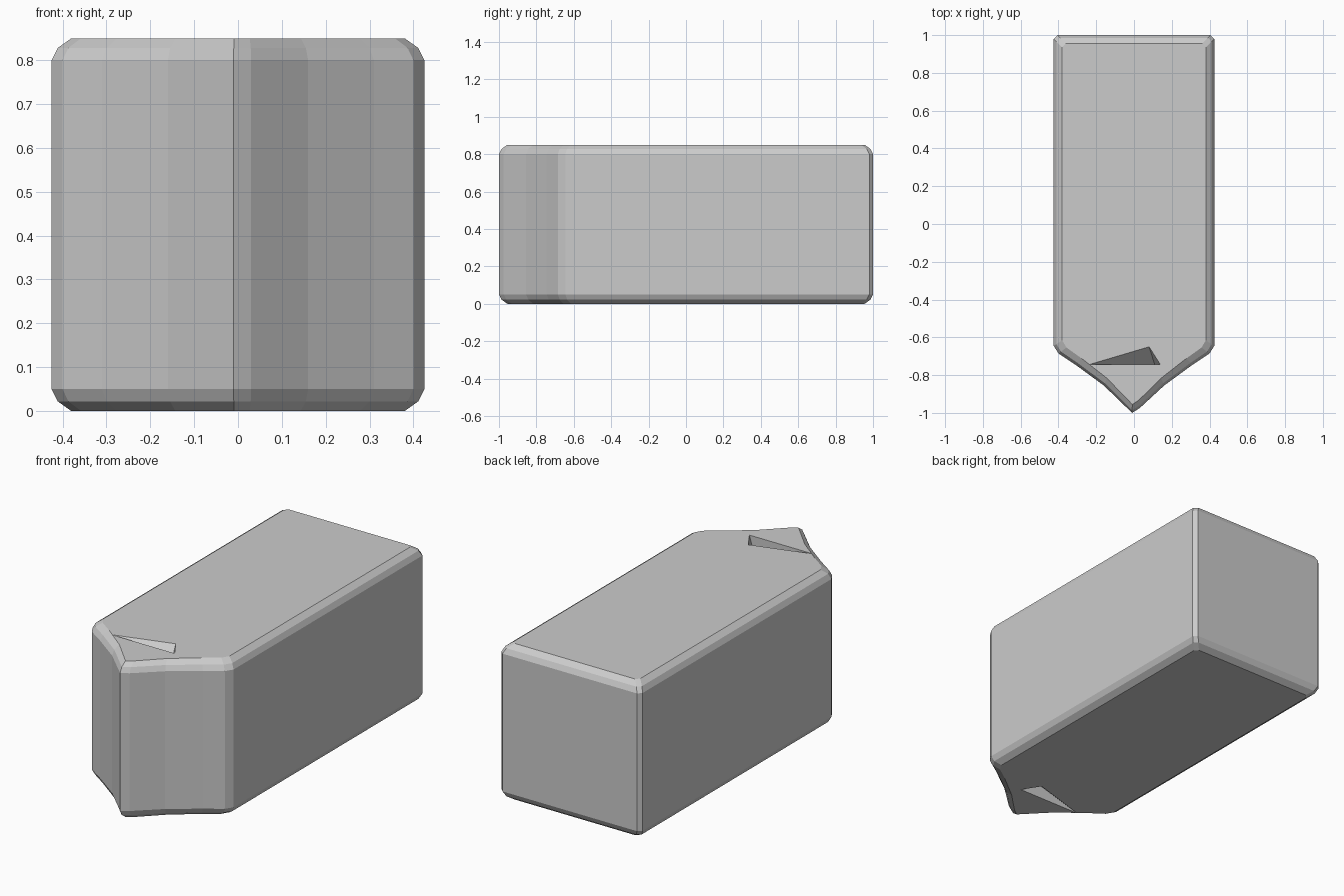
import bpy, bmesh
from mathutils import Vector

if "Cube" in bpy.data.objects:
    bpy.data.objects.remove(bpy.data.objects["Cube"])

HEIGHT = 0.85


def mesh_object(name, bm):
    bmesh.ops.recalc_face_normals(bm, faces=bm.faces[:])
    mesh = bpy.data.meshes.new(name)
    bm.to_mesh(mesh)
    bm.free()
    obj = bpy.data.objects.new(name, mesh)
    bpy.context.collection.objects.link(obj)
    return obj


# Block with a pointed, slightly flared prow: plan outline stacked in inset rings
outline = [(-0.01, -1.0), (0.03, -0.975), (0.16, -0.855), (0.31, -0.745),
           (0.40, -0.685), (0.425, -0.645), (0.425, 0.98), (0.405, 1.0),
           (-0.405, 1.0), (-0.425, 0.98), (-0.425, -0.645), (-0.40, -0.685),
           (-0.31, -0.745), (-0.16, -0.855)]
chamfer = [(0.0, 0.045), (0.022, 0.014), (0.05, 0.0)]
levels = chamfer + [(HEIGHT - z, inset) for z, inset in reversed(chamfer)]

bm = bmesh.new()
rings = [[bm.verts.new((x * (1 - i / 0.425), y * (1 - i), z)) for x, y in outline]
         for z, i in levels]
n = len(outline)
for low, high in zip(rings, rings[1:]):
    for k in range(n):
        bm.faces.new((low[k], low[(k + 1) % n], high[(k + 1) % n], high[k]))
bm.faces.new(rings[0])
bm.faces.new(rings[-1])
body = mesh_object("pointed_block", bm)


# Triangular wedge pits behind the prow, on the top and mirrored underneath
def pit_cutter(name, surface, sign):
    bm = bmesh.new()
    low = Vector((0.11, -0.745, surface - sign * 0.10))
    mouth = [(-0.24, -0.745), (0.08, -0.65), (0.14, -0.745)]
    tip = bm.verts.new(low)
    rim = [bm.verts.new(low + (Vector((x, y, surface)) - low) * 1.2) for x, y in mouth]
    bm.faces.new(rim)
    for k in range(3):
        bm.faces.new((rim[k], rim[(k + 1) % 3], tip))
    cutter = mesh_object(name, bm)
    cutter.hide_render = True
    cutter.hide_set(True)
    mod = body.modifiers.new(name, 'BOOLEAN')
    mod.operation = 'DIFFERENCE'
    mod.solver = 'EXACT'
    mod.object = cutter


pit_cutter("top_pit_cutter", HEIGHT, 1)
pit_cutter("bottom_pit_cutter", 0.0, -1)
